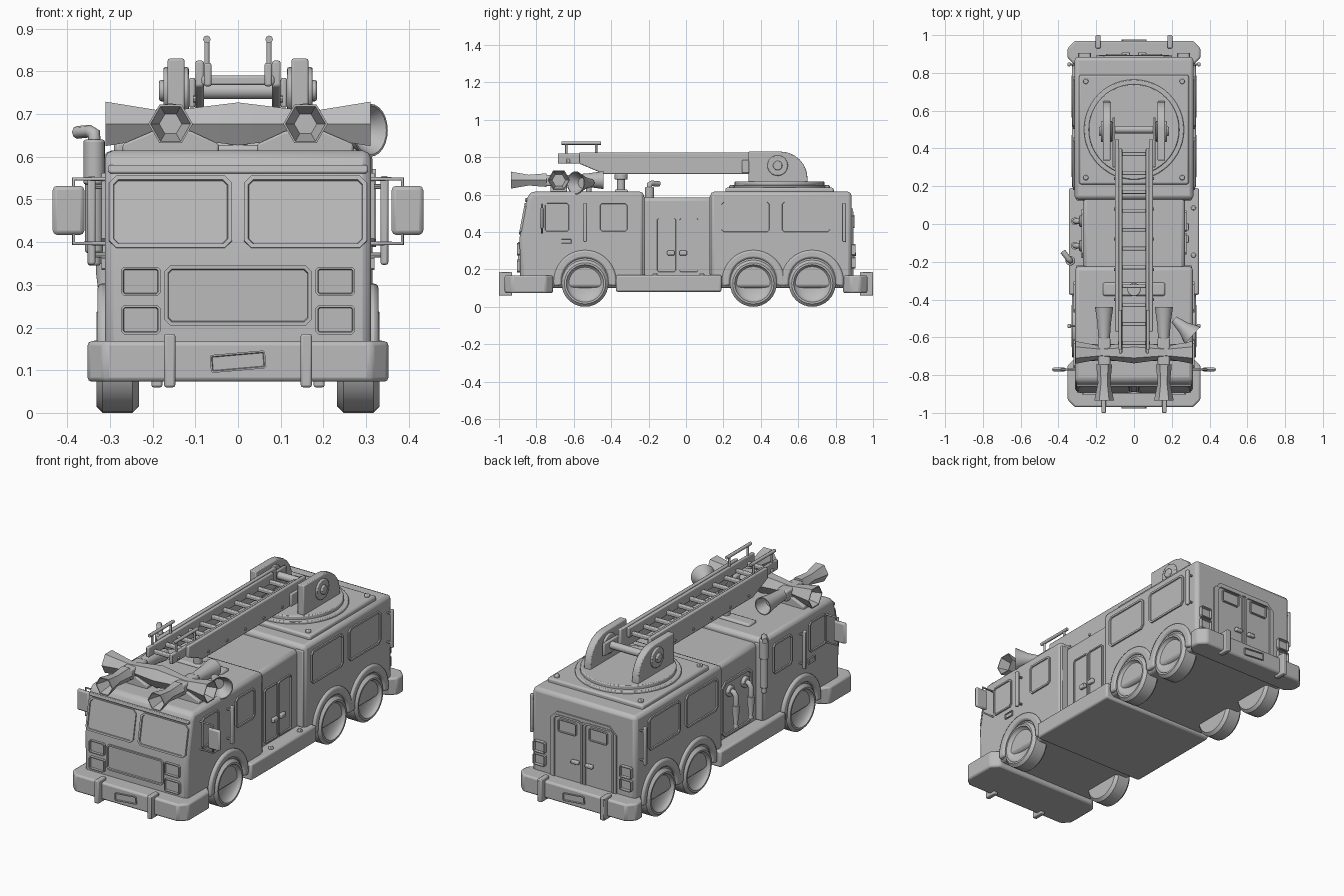
import bpy, bmesh, math
from mathutils import Vector, Matrix

cube = bpy.data.objects.get("Cube")
if cube:
    bpy.data.objects.remove(cube, do_unlink=True)

colour = (0.5, 0.5, 0.5, 1)
grey = bpy.data.materials.new("plain_grey")
grey.use_nodes = True
grey.diffuse_color = colour
grey.node_tree.nodes["Principled BSDF"].inputs["Base Color"].default_value = colour

LEFT, BACK, UP = Vector((1, 0, 0)), Vector((0, 1, 0)), Vector((0, 0, 1))
FRONT, DOWN = -BACK, -UP
MIRROR = (1, -1)
FINE, SOFT, ROUND = 0.005, 0.01, 0.02
CAB, REAR, PUMP, ROOF = 0.312, 0.315, 0.27, 0.615
parts = []


def link(name, data):
    ob = bpy.data.objects.new(name, data)
    bpy.context.collection.objects.link(ob)
    data.materials.append(grey)
    return ob


def finish(name, bm, bevel):
    bmesh.ops.recalc_face_normals(bm, faces=bm.faces)
    mesh = bpy.data.meshes.new(name)
    bm.to_mesh(mesh)
    bm.free()
    ob = link(name, mesh)
    if bevel:
        mod = ob.modifiers.new("rounded_edges", "BEVEL")
        mod.width, mod.segments, mod.limit_method = bevel, 2, "ANGLE"
        mod.angle_limit = math.radians(35)
    parts.append(ob)


def frame(loc, normal):
    """Matrix whose local z is the normal and local y points up."""
    z = Vector(normal).normalized()
    up = BACK if abs(z.z) > 0.9 else UP
    x = up.cross(z).normalized()
    return Matrix.Translation(loc) @ Matrix((x, z.cross(x), z)).transposed().to_4x4()


def raise_outline(bm, outline, depth):
    """Extrude a flat outline along local z and return its top face."""
    face = bm.faces.new([bm.verts.new((u, v, 0)) for u, v in outline])
    geom = bmesh.ops.extrude_face_region(bm, geom=[face])["geom"]
    bmesh.ops.translate(bm, vec=UP * depth, verts=[g for g in geom if isinstance(g, bmesh.types.BMVert)])
    return [g for g in geom if isinstance(g, bmesh.types.BMFace)]


def extrude(name, outline, depth, matrix, bevel=FINE):
    bm = bmesh.new()
    raise_outline(bm, outline, depth)
    bm.transform(matrix)
    finish(name, bm, bevel)


def across(name, outline, xa, xb, bevel=FINE):
    """Extrude a side-view outline from one x to another."""
    extrude(name, outline, abs(xb - xa), frame(LEFT * min(xa, xb), LEFT), bevel)


def box(name, x, y, z, bevel=FINE):
    (ya, yb), (za, zb) = y, z
    across(name, [(ya, za), (yb, za), (yb, zb), (ya, zb)], *x, bevel)


def lathe(name, start, axis, profile, sides=24, bevel=0):
    """Spin (radius, distance) pairs about an axis."""
    bm = bmesh.new()
    rings = []
    for r, d in profile:
        turn = [math.tau * i / sides for i in range(sides)]
        rings.append([bm.verts.new((r * math.cos(t), r * math.sin(t), d)) for t in turn])
    for low, high in zip(rings, rings[1:]):
        for i in range(sides):
            bm.faces.new((low[i - 1], low[i], high[i], high[i - 1]))
    for end in (rings[0], rings[-1]):
        bm.faces.new(end)
    bm.transform(frame(start, axis))
    finish(name, bm, bevel)


def drum(name, start, axis, radius, length, sides=24, bevel=FINE):
    lathe(name, start, axis, [(radius, 0), (radius, length)], sides, bevel)


def tube(name, points, radius):
    curve = bpy.data.curves.new(name, "CURVE")
    curve.dimensions, curve.bevel_depth, curve.use_fill_caps = "3D", radius, True
    curve.bevel_resolution = 2
    spline = curve.splines.new("POLY")
    spline.points.add(len(points) - 1)
    for point, co in zip(spline.points, points):
        point.co = (*co, 1)
    link(name, curve)


def cut_corners(w, h, c):
    quarter = [(w / 2 - c, h / 2), (w / 2, h / 2 - c)]
    half = quarter + [(u, -v) for u, v in reversed(quarter)]
    return half + [(-u, -v) for u, v in half]


def panel(name, loc, normal, w, h, rise=0.008, roll=0):
    """Thin plate with cut corners and a sunken centre."""
    bm = bmesh.new()
    top = raise_outline(bm, cut_corners(w, h, min(w, h) / 10), rise + SOFT)
    for rim in (min(w, h) / 20 + 0.002, 0.002):
        bmesh.ops.inset_region(bm, faces=top, thickness=rim)
    bmesh.ops.translate(bm, vec=DOWN * rise * 0.7, verts=top[0].verts)
    bm.transform(frame(loc, normal) @ Matrix.Rotation(roll, 4, "Z") @ Matrix.Translation(DOWN * SOFT))
    finish(name, bm, 0)


# Body sections
nose = [(-0.885, 0.1), (-0.89, 0.37), (-0.85, 0.58), (-0.83, ROOF), (-0.225, ROOF), (-0.225, 0.1)]
across("cab", nose, -CAB, CAB, ROUND)
box("pump_section", (-PUMP, PUMP), (-0.25, 0.15), (0.1, 0.585), ROUND)
box("rear_body", (-REAR, REAR), (0.13, 0.885), (0.1, ROOF), ROUND)
box("running_board", (-0.345, 0.345), (-0.375, 0.19), (0.08, 0.17), SOFT)

# Bumpers with guards and plates
for s, name, depth, guard in ((-1, "front", 0.26, 0.16), (1, "rear", 0.13, 0.19)):
    middle = Matrix.Translation((0, s * (0.97 - depth / 2), 0.073))
    extrude(name + "_bumper", cut_corners(0.705, depth, 0.04), 0.095, middle, SOFT)
    panel(name + "_plate", (0, s * 0.97, 0.12), s * BACK, 0.13, 0.042, roll=math.radians(5))
    for x in (-guard, guard):
        box(name + "_guard", (x - 0.013, x + 0.013), sorted((s, s * 0.93)), (0.06, 0.185))

# Wheels with dished hubs, and their arches
R, W, EDGE = 0.125, 0.1, 0.015
dish = [(0.8 * R * math.cos(t), W - 0.04 * math.sin(t)) for t in [math.pi * i / 12 for i in range(6)]]
tyre = [(R - EDGE, 0), (R, EDGE), (R, W - EDGE), (R - EDGE, W)] + dish
arc = [math.pi * i / 20 for i in range(-1, 22)]
arch = [(0.168, t) for t in arc] + [(R, t) for t in reversed(arc)]
for s in MIRROR:
    for y in (-0.54, 0.36, 0.675):
        lathe("wheel", (s * 0.232, y, R), s * LEFT, tyre, 32)
        outline = [(y + r * math.cos(t), R + SOFT + r * math.sin(t)) for r, t in arch]
        across("wheel_arch", outline, s * 0.28, s * 0.329, SOFT)

# Cab front
slope = Vector((0, -0.21, 0.04))
panel("grille", (0, -0.888, 0.275), FRONT, 0.345, 0.14, SOFT)
extrude("windscreen_brow", cut_corners(0.61, 0.02, FINE), SOFT, frame((0, -0.85, 0.57), slope))
for s in MIRROR:
    panel("windscreen", (s * 0.158, -0.87, 0.47), slope, 0.288, 0.172)
    for z in (0.308, 0.218):
        panel("headlight", (s * 0.228, -0.888, z), FRONT, 0.092, 0.068, 0.015)

# Side windows, rails and mirrors
for s in MIRROR:
    side = s * LEFT
    for y, w in ((-0.69, 0.145), (-0.387, 0.165)):
        panel("cab_window", (s * CAB, y, 0.478), side, w, 0.168)
    for y in (0.318, 0.642):
        panel("rear_window", (s * REAR, y, 0.48), side, 0.278, 0.182)
    panel("cab_door_handle", (s * CAB, -0.64, 0.35), side, 0.06, 0.03)
    for y in (-0.54, 0.845):
        box("grab_rail", (s * 0.334, s * 0.352), (y - SOFT, y + SOFT), (0.347, 0.555))
        for z in (0.37, 0.53):
            drum("rail_foot", (s * 0.3, y, z), side, 0.006, 0.04, 8, 0)
    loop = [(0.3, 0.548), (0.385, 0.548), (0.385, 0.397), (0.3, 0.397)]
    tube("mirror_bracket", [(s * x, -0.77, z) for x, z in loop], FINE)
    box("mirror", (s * 0.36, s * 0.434), (-0.78, -0.76), (0.417, 0.532), SOFT)
    for y in (-0.23, 0.135):
        box("seam_post", (s * 0.26, s * 0.306), (y - SOFT, y + SOFT), (0.17, 0.59))

# Left compartment doors
for s in MIRROR:
    panel("compartment_door", (PUMP, -0.045 + s * 0.06, 0.33), LEFT, 0.115, 0.3)
    y = -0.048 + s * 0.033
    box("compartment_handle", (PUMP, PUMP + ROUND), (y - ROUND, y + ROUND), (0.275, 0.3))
    drum("board_bolt", (REAR, -0.04 + s * 0.125, 0.165), UP, 0.013, 0.015, 12)

# Right pump panel with hoses
panel("pump_panel", (-PUMP, -0.05, 0.33), -LEFT, 0.26, 0.3)
for y in (-0.115, 0.015):
    drum("hose_valve", (-PUMP, y, 0.42), -LEFT, 0.03, ROUND)
    tube("hose_elbow", [(-PUMP, y, 0.42), (-0.3, y, 0.42), (-0.313, y, 0.4), (-0.313, y, 0.33)], 0.014)
    lathe("hose_nozzle", (-0.313, y, 0.35), DOWN, [(ROUND, 0), (ROUND, ROUND), (SOFT, 0.1), (0.015, 0.12)])

# Exhaust stack
foot = Vector((-0.337, -0.195, 0.345))
for radius, low, high in ((0.015, 0, 0.05), (0.021, 0.03, 0.2), (0.025, 0.19, 0.295)):
    drum("exhaust_stack", foot + UP * low, UP, radius, high - low)
top = foot + UP * 0.29
tube("exhaust_elbow", [top, top + UP * 0.02, top + Vector((-0.01, SOFT, 0.025)), top + Vector((-0.04, 0.05, 0.022))], 0.015)

# Rear doors and lamps
panel("rear_door_frame", (0, 0.885, 0.325), BACK, 0.4, 0.4)
for s in MIRROR:
    panel("rear_door", (s * 0.094, 0.888, 0.325), BACK, 0.182, 0.37)
    panel("rear_door_window", (s * 0.094, 0.893, 0.455), BACK, 0.11, 0.07)
    box("rear_door_handle", (s * ROUND, s * 0.065), (0.89, 0.91), (0.27, 0.29))
    for z in (0.305, 0.235):
        panel("tail_lamp", (s * 0.262, 0.885, z), BACK, 0.07, 0.062, ROUND)

# Turntable with pivot cheeks
box("turntable_plate", (-0.29, 0.29), (0.21, 0.79), (0.6, 0.637), SOFT)
drum("turntable_skirt", (0, 0.5, 0.63), UP, 0.265, ROUND, 48)
drum("turntable_disc", (0, 0.5, 0.64), UP, 0.24, 0.03, 48)
bend = [math.pi * i / 12 for i in range(7)]
cheek = [(0.335, 0.655), (0.335, 0.83)] + [(0.505 + 0.145 * math.sin(t), 0.685 + 0.145 * math.cos(t)) for t in bend]
cheek.append((0.65, 0.655))
main_rail = [(-0.57, 0.765), (-0.57, 0.825), (0.45, 0.825), (0.45, 0.71), (-0.44, 0.71)]
for s in MIRROR:
    for y in (0.245, 0.755):
        drum("plate_bolt", (s * 0.255, y, 0.63), UP, 0.014, ROUND, 12)
    across("pivot_cheek", cheek, s * 0.125, s * 0.165)
    for radius, reach in ((0.055, 0.06), (0.025, 0.07)):
        drum("pivot_cap", (s * 0.115, 0.49, 0.755), s * LEFT, radius, reach)
    # Ladder rails
    across("main_ladder_rail", main_rail, s * 0.08, s * 0.1)
    box("upper_ladder_rail", (s * 0.062, s * 0.08), (-0.685, 0.4), (0.765, 0.82))
    box("ladder_hinge_arm", (s * 0.1, s * 0.115), (0.3, 0.565), (0.715, 0.785))
    for i in range(5):
        drum("rail_rivet", (s * 0.1, 0.16 * i - 0.4, 0.735), s * LEFT, 0.008, FINE, 8, 0)
    tube("ladder_hand_rail", [(s * 0.073, y, 0.875) for y in (-0.665, -0.455)], 0.009)
    for y in (-0.64, -0.48):
        drum("hand_rail_post", (s * 0.073, y, 0.8), UP, 0.006, 0.07, 12, 0)
for i in range(11):
    y = 0.1 * i - 0.63
    box("ladder_rung", (-0.085, 0.085), (y - SOFT, y + SOFT), (0.768, 0.79))
drum("hinge_axle", (-0.12, 0.5, 0.755), LEFT, ROUND, 0.24)

# Ladder rest on the cab roof
box("ladder_rest_base", (-0.165, 0.165), (-0.38, -0.31), (0.6, 0.628), SOFT)
drum("ladder_rest_post", (0, -0.347, 0.62), UP, 0.022, 0.07)
drum("ladder_rest_cap", (0, -0.347, 0.68), UP, 0.035, 0.03)


# Roof horns and spotlight
def horn(name, loc, axis, length, back, middle, mouth, sides=6):
    lathe(name, loc, axis, [(back, 0), (middle, length / 2), (mouth, length), (mouth - FINE, length),
                            (middle * 0.8, length * 0.6)], sides)


HORN = 0.677
mount = [(0.27, 0.61), (0.27, 0.63), (0.2, 0.66), (0.11, 0.66), (0.045, 0.63), (0.045, 0.61)]
lathe("horn_spindle", (-0.2, -0.68, HORN), LEFT, [(0.03, 0), (0.058, 0.2), (0.03, 0.4)], 6)
for s in MIRROR:
    horn("side_horn", (s * 0.15, -0.68, HORN), s * LEFT, 0.16, 0.03, 0.045, 0.06)
    horn("front_horn", (s * 0.158, -0.745, HORN), FRONT, 0.19, 0.042, 0.033, 0.052)
    horn("rear_horn", (s * 0.158, -0.61, HORN), BACK, 0.17, 0.03, 0.036, 0.048, 24)
    box("horn_core", (s * 0.125, s * 0.19), (-0.75, -0.6), (0.645, 0.705), SOFT)
    extrude("horn_mount", [(s * x, z) for x, z in mount], 0.09, frame(FRONT * 0.635, FRONT))
drum("spotlight_stand", (0.225, -0.52, 0.6), UP, 0.015, 0.07)
horn("spotlight", (0.212, -0.505, 0.662), (0.75, -0.65, 0), 0.13, ROUND, 0.034, 0.062, 24)

# Smooth shading with sharp edges kept
bpy.ops.object.select_all(action="DESELECT")
for ob in parts:
    ob.select_set(True)
bpy.context.view_layer.objects.active = parts[0]
bpy.ops.object.shade_smooth_by_angle(angle=math.radians(32))
